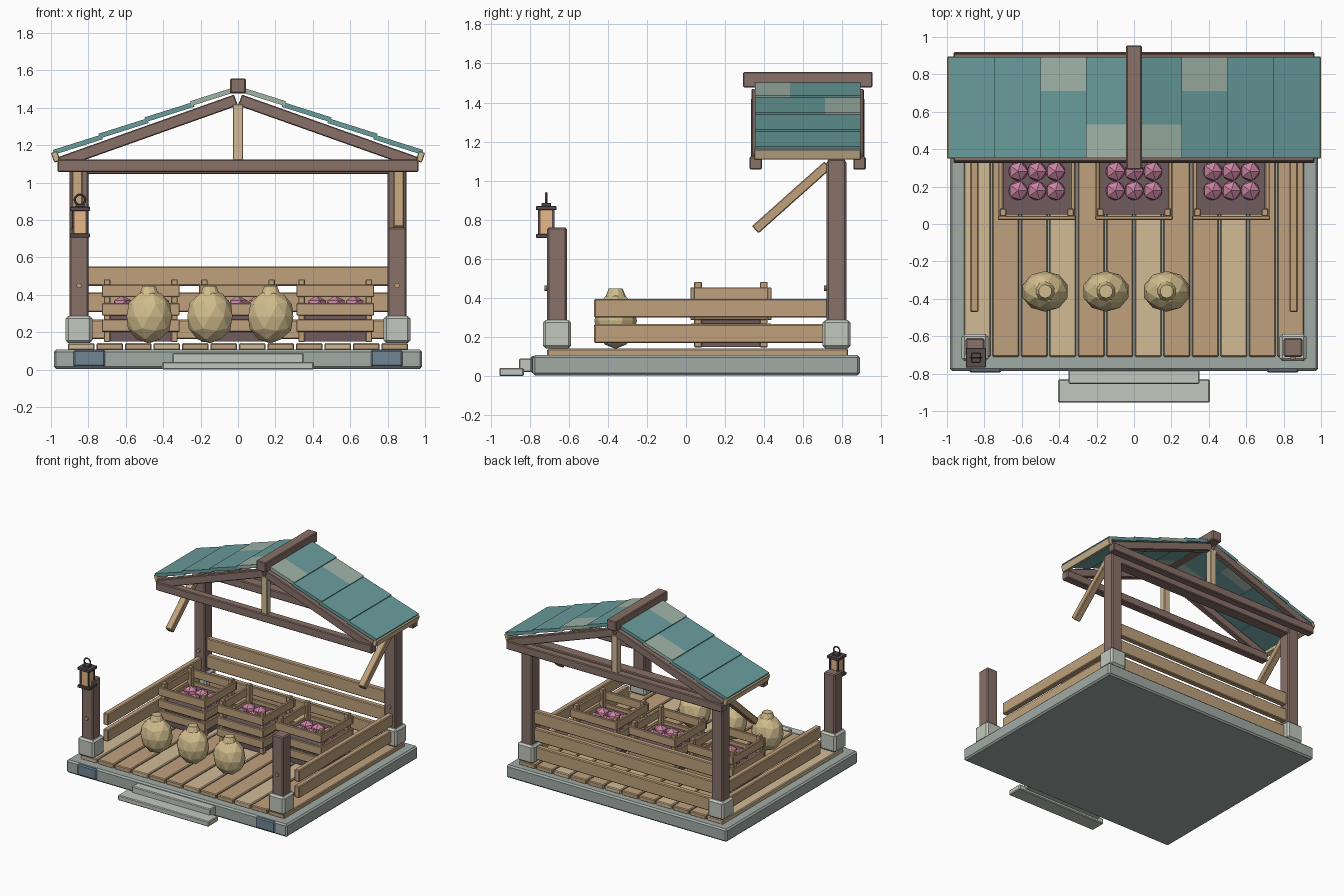
import bpy, bmesh, math
from mathutils import Matrix, Vector

if "Cube" in bpy.data.objects:
    bpy.data.objects.remove(bpy.data.objects["Cube"])


def material(name, rgb):
    m = bpy.data.materials.new(name)
    m.diffuse_color = [(c / 255) ** 2.2 for c in rgb] + [1]
    m.use_nodes = True
    m.node_tree.nodes["Principled BSDF"].inputs["Base Color"].default_value = m.diffuse_color
    return m


DARK = material("dark_wood", (135, 112, 103))
TAN = material("tan_wood", (190, 160, 124))
PALE = material("pale_wood", (208, 185, 148))
STONE = material("stone", (160, 170, 165))
LIGHT = material("light_stone", (192, 198, 188))
BLUE = material("blue_stone", (112, 132, 148))
TEAL = material("teal_shingle", (105, 155, 155))
FADED = material("faded_shingle", (158, 178, 165))
SACK = material("sack_cloth", (208, 188, 140))
PINK = material("fruit_pink", (200, 130, 160))
SOIL = material("crate_inside", (112, 92, 94))
IRON = material("iron", (90, 78, 80))
GLOW = material("lantern_glow", (232, 182, 135))


def finish(name, bm, mats, bevel=0.0):
    me = bpy.data.meshes.new(name)
    bm.to_mesh(me)
    bm.free()
    for m in mats:
        me.materials.append(m)
    ob = bpy.data.objects.new(name, me)
    bpy.context.collection.objects.link(ob)
    if bevel:
        mod = ob.modifiers.new("edge", 'BEVEL')
        mod.width, mod.segments = bevel, 1
    return ob


def block(name, c, s, mat, bevel=0.006, rx=0.0, ry=0.0):
    """Box at centre c with full size s, optionally tilted."""
    bm = bmesh.new()
    bmesh.ops.create_cube(bm, size=1, matrix=Matrix.Diagonal((*s, 1)))
    ob = finish(name, bm, [mat], bevel)
    ob.location = c
    ob.rotation_euler = (rx, ry, 0)
    return ob


def box(name, x, y, z, mat, bevel=0.006):
    """Box from its x, y and z ranges."""
    c = [(r[0] + r[1]) / 2 for r in (x, y, z)]
    return block(name, c, [r[1] - r[0] for r in (x, y, z)], mat, bevel)


def cone(name, c, r1, r2, h, n, mat, rx=0.0):
    bm = bmesh.new()
    bmesh.ops.create_cone(bm, cap_ends=True, segments=n, radius1=r1, radius2=r2, depth=h)
    ob = finish(name, bm, [mat])
    ob.location = c
    ob.rotation_euler = (rx, 0, 0)


def ball(name, c, s, sub, mat):
    bm = bmesh.new()
    bmesh.ops.create_icosphere(bm, subdivisions=sub, radius=1, matrix=Matrix.Diagonal((*s, 1)))
    finish(name, bm, [mat]).location = c


# Stone base and steps
box("base_slab", (-.985, .985), (-.785, .89), (.004, .107), STONE, .012)
box("lower_step", (-.405, .405), (-.955, -.83), (0, .042), LIGHT)
box("upper_step", (-.35, .35), (-.855, -.765), (.02, .09), LIGHT)
for s in (-1, 1):
    block("base_corner_stone", (s * .795, -.76, .06), (.17, .07, .088), BLUE, .008)

# Floor planks
for i in range(12):
    block("floor_plank", (-.838 + i * .1524, .06, .122), (.143, 1.54, .038),
          PALE if i % 3 == 0 else TAN)

# Posts, footings, pegs, braces and side rails
for s in (-1, 1):
    x = s * .85
    for y, top in ((-.66, .76), (.77, 1.1)):
        box("post", (x - .05, x + .05), (y - .05, y + .05), (.14, top), DARK, .008)
        block("post_footing", (x, y, .215), (.142, .144, .145), LIGHT, .014)
        cone("post_peg", (x, y - .055, .45), .014, .014, .02, 8, TAN, math.pi / 2)
    a, b = Vector((s * .86, .354, .749)), Vector((s * .86, .725, 1.08))
    d = b - a
    block("roof_brace", (a + b) / 2, (.055, d.length, .05), TAN, .005, rx=math.atan2(d.z, d.y))
    for z in (.218, .348):
        block("side_rail", (s * .853, .13, z), (.045, 1.2, .096), TAN)

# Back wall boards
for z in (.215, .36, .5):
    block("back_board", (0, .77, z), (1.62, .045, .104), TAN)

# Roof frame
slope, pitch = math.atan(.355), .355
box("back_beam", (-.9, .9), (.725, .815), (1.045, 1.11), DARK)
for y in (.357, .888):
    block("tie_beam", (0, y, 1.09), (1.93, .064, .066), DARK)
    block("king_post", (0, y, 1.27), (.054, .05, .3), PALE, .004)
    for s in (-1, 1):
        block("rafter", (s * .482, y, 1.445 - .482 * pitch), (1.0, .045, .062), DARK, .005,
              ry=s * slope)
for s in (-1, 1):
    block("eave_board", (s * .975, .622, 1.138), (.035, .545, .055), PALE, .004, ry=s * slope)

# Roof courses, the top two carrying a faded third
for s in (-1, 1):
    for i in range(4):
        bm = bmesh.new()
        bmesh.ops.create_cube(bm, size=1, matrix=Matrix.Diagonal((.272, .54, .026, 1)))
        if i < 2:
            edge = -.09 if i == 0 else .09
            bmesh.ops.bisect_plane(bm, geom=bm.verts[:] + bm.edges[:] + bm.faces[:],
                                   plane_co=(0, edge, 0), plane_no=(0, 1, 0))
            for f in bm.faces:
                y = f.calc_center_median().y
                f.material_index = int(y < edge if i == 0 else y > edge)
        ob = finish("roof_course", bm, [TEAL, FADED])
        x = .122 + i * .245
        ob.location = (s * x, .622, 1.507 - x * pitch)
        ob.rotation_euler = (0, s * (slope - .035), 0)
box("ridge_beam", (-.042, .042), (.292, .955), (1.477, 1.557), DARK, .006)

# Fruit crates
for cx in (-.52, 0, .52):
    cy = .23
    block("crate_filling", (cx, cy, .24), (.36, .36, .18), SOIL, 0)
    for z in (.235, .322, .421):
        for s in (-1, 1):
            block("crate_long_slat", (cx, cy + s * .197, z), (.415, .022, .067), TAN, .004)
            block("crate_side_slat", (cx + s * .194, cy, z), (.022, .38, .067), TAN, .004)
    for sx in (-1, 1):
        for sy in (-1, 1):
            block("crate_corner", (cx + sx * .18, cy + sy * .168, .315), (.035, .04, .335), TAN, .004)
    for ix in (-1, 0, 1):
        for iy in (-1, 1):
            ball("fruit", (cx + ix * .1, cy + iy * .052, .345), (.058, .058, .052), 1, PINK)

# Sacks
for x in (-.475, -.15, .175):
    ball("sack_body", (x, -.36, .284), (.127, .109, .144), 2, SACK)
    cone("sack_neck", (x, -.36, .425), .054, .036, .045, 10, SACK)

# Lantern on the left front post
lx, ly = -.845, -.715
block("lantern_base", (lx, ly, .717), (.108, .104, .02), IRON, .003)
block("lantern_glass", (lx, ly, .788), (.068, .068, .13), GLOW, 0)
block("lantern_cap", (lx, ly, .86), (.108, .104, .022), IRON, .003)
block("lantern_crown", (lx, ly, .876), (.05, .05, .02), IRON, .003)
for sx in (-1, 1):
    for sy in (-1, 1):
        block("lantern_bar", (lx + sx * .035, ly + sy * .035, .788), (.012, .012, .13), IRON, 0)
bpy.ops.mesh.primitive_torus_add(location=(lx, ly, .908), rotation=(math.pi / 2, 0, 0),
                                 major_radius=.028, minor_radius=.006,
                                 major_segments=12, minor_segments=6)
bpy.context.object.name = "lantern_ring"
bpy.context.object.data.materials.append(IRON)
